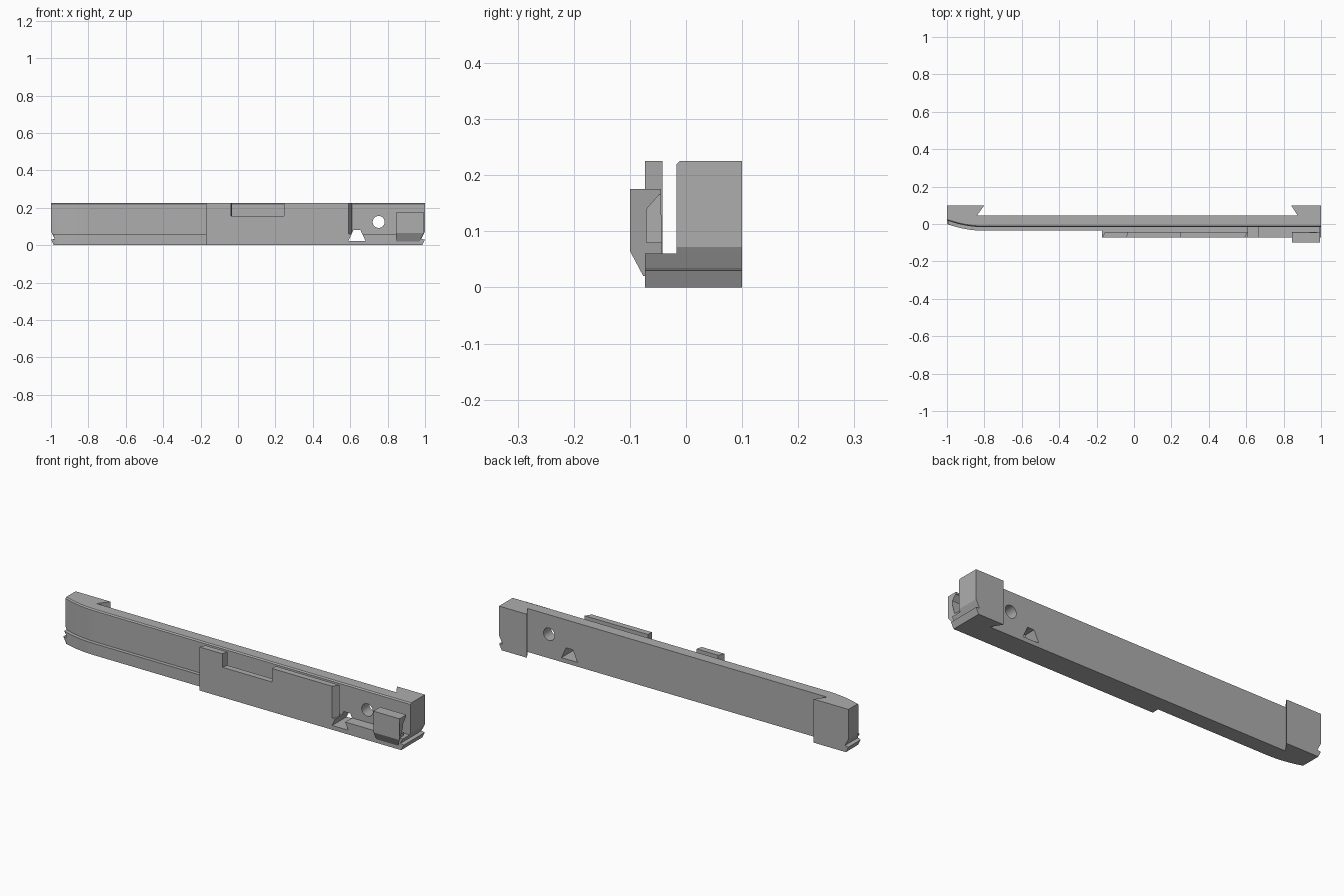
import bpy, bmesh, math
from mathutils import Vector

cube = bpy.data.objects.get("Cube")
if cube:
    bpy.data.objects.remove(cube, do_unlink=True)

grey = bpy.data.materials.new("plain grey")
grey.use_nodes = True
GREY = (0.42, 0.42, 0.42, 1)
grey.diffuse_color = GREY
grey.node_tree.nodes["Principled BSDF"].inputs["Base Color"].default_value = GREY


def skin(name, rings):
    """Closed solid through equal-length rings of points."""
    bm = bmesh.new()
    loops = [[bm.verts.new(p) for p in ring] for ring in rings]
    n = len(loops[0])
    for a, b in zip(loops, loops[1:]):
        for i in range(n):
            j = (i + 1) % n
            bm.faces.new((a[i], a[j], b[j], b[i]))
    bm.faces.new(loops[0])
    bm.faces.new(loops[-1])
    bmesh.ops.recalc_face_normals(bm, faces=bm.faces)
    mesh = bpy.data.meshes.new(name)
    bm.to_mesh(mesh)
    bm.free()
    mesh.materials.append(grey)
    obj = bpy.data.objects.new(name, mesh)
    bpy.context.collection.objects.link(obj)
    return obj


def stack(name, outline, layers):
    """Plan outline through layers of (height, end inset, front inset)."""
    def place(x, y, z, dx, dy):
        if abs(x) > 0.99:
            x -= math.copysign(dx, x)
        return Vector((x, y + (dy if y < 0.04 else 0), z))
    return skin(name, [[place(x, y, *layer) for x, y in outline] for layer in layers])


def prism_x(name, profile, a, b):
    return skin(name, [[(x, y, z) for y, z in profile] for x in (a, b)])


def prism_y(name, profile, a, b):
    return skin(name, [[(x, y, z) for x, z in profile] for y in (a, b)])


def cut(obj, cutter):
    mod = obj.modifiers.new("cut", "BOOLEAN")
    mod.operation, mod.solver, mod.object = "DIFFERENCE", "EXACT", cutter
    with bpy.context.temp_override(object=obj, active_object=obj):
        bpy.ops.object.modifier_apply(modifier=mod.name)


def swept_front(y):
    """Front edge of the left end, curving backwards to the tip."""
    return [(-1 + 0.2 * t / 10, y + 0.036 * (1 - t / 10) ** 2) for t in range(11)]


# Shared rear edge with two undercut end blocks
rear = [(1, 0.1), (0.84, 0.1), (0.875, 0.045), (-0.84, 0.045), (-0.8, 0.1), (-1, 0.1)]

# Base rail, with V-shaped grooves in its ends
base_rail = stack(
    "base_rail",
    rear + swept_front(-0.036) + [(-0.17, -0.036), (-0.17, -0.073), (1, -0.073)],
    [(0, 0.015, 0), (0.03, 0, 0), (0.033, 0.02, 0), (0.06, 0.006, 0)])

# Tall rear wall with a chamfered front top edge
rear_wall = stack(
    "rear_wall", rear + swept_front(-0.017) + [(1, -0.017)],
    [(0.06, 0.006, 0), (0.072, 0, 0), (0.219, 0, 0), (0.225, 0, 0.006)])

# Front plate with slanted ends and an open recess in its top edge
front_plate = stack(
    "front_plate", [(-0.17, -0.073), (0.59, -0.073), (0.61, -0.042), (-0.155, -0.042)],
    [(0.06, 0, 0), (0.225, 0, 0)])
recess = stack(
    "recess_cutter", [(-0.043, -0.09), (0.247, -0.09), (0.247, -0.03), (-0.028, -0.03)],
    [(0.155, 0, 0), (0.3, 0, 0)])
cut(front_plate, recess)

# Stop block at the right end, sloping below and hollowed at its end
stop_block = prism_x(
    "stop_block",
    [(-0.042, 0.02), (-0.076, 0.02), (-0.1, 0.065), (-0.1, 0.175), (-0.045, 0.175)],
    0.845, 0.995)
for v in stop_block.data.vertices:
    if v.co.z < 0.05 and v.co.x > 0.9:
        v.co.x -= 0.025
hollow = prism_x(
    "hollow_cutter",
    [(-0.07, 0.08), (-0.03, 0.08), (-0.03, 0.165), (-0.048, 0.165), (-0.07, 0.14)],
    0.94, 1.1)
cut(stop_block, hollow)

# Tapered slot and round hole passing right through
slot = prism_y("slot_cutter", [(0.59, 0.022), (0.682, 0.022), (0.655, 0.08), (0.617, 0.08)],
               -0.3, 0.3)
ring = [math.tau * i / 32 for i in range(32)]
bore = prism_y("bore_cutter",
               [(0.752 + 0.032 * math.cos(a), 0.124 + 0.032 * math.sin(a)) for a in ring],
               -0.3, 0.3)
for part in (base_rail, rear_wall, front_plate):
    cut(part, slot)
cut(rear_wall, bore)
for cutter in (recess, hollow, slot, bore):
    bpy.data.objects.remove(cutter, do_unlink=True)

# Smooth the curved faces and keep edges crisp
bpy.ops.object.select_all(action="DESELECT")
for part in (base_rail, rear_wall, front_plate, stop_block):
    part.select_set(True)
bpy.context.view_layer.objects.active = base_rail
bpy.ops.object.shade_smooth_by_angle(angle=math.radians(20))
